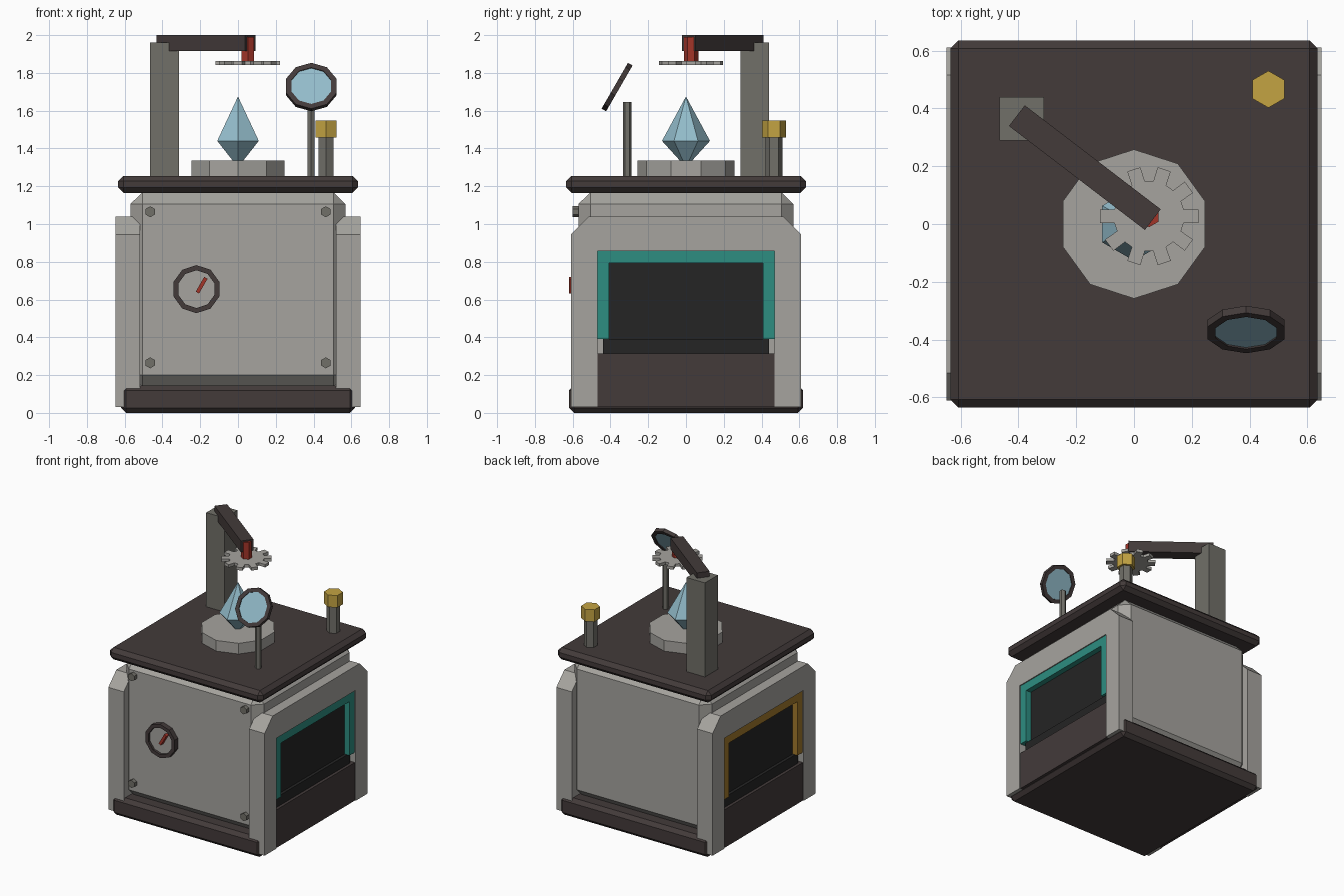
import bpy, bmesh
from math import pi, sin, cos, radians
from mathutils import Matrix

cube = bpy.data.objects.get("Cube")
if cube:
    bpy.data.objects.remove(cube, do_unlink=True)


def colour(name, r, g, b):
    m = bpy.data.materials.new(name)
    m.use_nodes = True
    m.diffuse_color = (r, g, b, 1)
    m.node_tree.nodes["Principled BSDF"].inputs["Base Color"].default_value = (r, g, b, 1)
    return m


GREY = colour("pale_grey", .38, .37, .345)
BROWN = colour("dark_brown", .056, .043, .042)
STEEL = colour("dull_steel", .165, .16, .14)
TEAL = colour("teal", .026, .27, .22)
AMBER = colour("amber", .36, .19, .025)
YELLOW = colour("brass_yellow", .55, .37, .055)
BLUE = colour("ice_blue", .29, .5, .59)
RED = colour("red", .36, .035, .022)
BLACK = colour("charcoal", .018, .018, .018)


def finish(name, bm, mat, matrix=Matrix()):
    bmesh.ops.remove_doubles(bm, verts=bm.verts, dist=1e-5)
    bmesh.ops.recalc_face_normals(bm, faces=bm.faces)
    me = bpy.data.meshes.new(name)
    bm.to_mesh(me)
    bm.free()
    ob = bpy.data.objects.new(name, me)
    ob.matrix_world = matrix
    me.materials.append(mat)
    bpy.context.collection.objects.link(ob)
    return ob


def box(name, mat, lo, hi, bevel=0, matrix=Matrix()):
    bm = bmesh.new()
    bmesh.ops.create_cube(bm, size=1)
    for v in bm.verts:
        v.co = [a + (b - a) * (c + .5) for a, b, c in zip(lo, hi, v.co)]
    if bevel:
        bmesh.ops.bevel(bm, geom=bm.edges[:], offset=bevel, segments=1, affect='EDGES')
    return finish(name, bm, mat, matrix)


def lathe(name, mat, profile, sides, loc, tilt=0, closed=False):
    """Turn (radius, height) points about local z, with one corner towards local y."""
    bm = bmesh.new()
    rings = []
    for i in range(sides):
        a = pi / 2 + 2 * pi * i / sides
        rings.append([bm.verts.new((r * cos(a), r * sin(a), z)) for r, z in profile])
    n = len(profile)
    for i in range(sides):
        p, q = rings[i], rings[(i + 1) % sides]
        for j in range(n if closed else n - 1):
            k = (j + 1) % n
            bm.faces.new((p[j], q[j], q[k], p[k]))
    m = Matrix.Translation(loc) @ Matrix.Rotation(radians(tilt), 4, 'X')
    return finish(name, bm, mat, m)


def rod(name, mat, r, z0, z1, sides, loc, tilt=0):
    return lathe(name, mat, [(0, z0), (r, z0), (r, z1), (0, z1)], sides, loc, tilt)


def ring(name, mat, r0, r1, z0, z1, sides, loc, tilt):
    return lathe(name, mat, [(r0, z0), (r1, z0), (r1, z1), (r0, z1)], sides, loc, tilt, True)


def prism(name, mat, points, d0, d1, place):
    """Extrude a flat outline; place turns (u, v, depth) into x, y, z."""
    bm = bmesh.new()
    a, b = [[bm.verts.new(place(u, v, d)) for u, v in points] for d in (d0, d1)]
    bm.faces.new(a)
    bm.faces.new(b)
    for i in range(len(a)):
        j = (i + 1) % len(a)
        bm.faces.new((a[i], a[j], b[j], b[i]))
    return finish(name, bm, mat)


def arch(steps):
    """Mirror one half of an arch outline across y = 0."""
    return steps + [(-y, z) for y, z in reversed(steps)]


# Cabinet: base, body and lid
box("base", BROWN, (-.62, -.62, 0), (.62, .62, .145), .027)
box("body", GREY, (-.57, -.57, .135), (.57, .57, 1.17), .065)
box("lid", BROWN, (-.635, -.635, 1.165), (.635, .635, 1.255), .028)

# Side frames with recessed screens
half_frame = [(.468, .857), (.468, .03), (.61, .03), (.61, .945), (.515, 1.04)]
half_trim = [(.407, .794), (.407, .39), (.468, .39), (.468, .857)]
for side, s, trim in (("left", 1, TEAL), ("right", -1, AMBER)):
    def place(y, z, d, s=s):
        return (s * d, y, z)

    def plate(name, mat, y, z0, z1, d):
        prism(side + name, mat, [(-y, z0), (y, z0), (y, z1), (-y, z1)], .55, d, place)

    prism(side + "_frame", GREY, arch(half_frame), .52, .648, place)
    prism(side + "_window_trim", trim, arch(half_trim), .55, .64, place)
    plate("_screen", BLACK, .42, .38, .81, .598)
    plate("_sill", BLACK, .44, .3, .39, .62)
    plate("_lower_panel", BROWN, .468, .03, .315, .642)

# Front bolts
for x in (-.465, .465):
    for z in (.265, 1.065):
        rod("bolt", STEEL, .029, 0, .03, 6, (x, -.57, z), 90)

# Front gauge
gauge = (-.22, -.57, .655)
ring("gauge_rim", BROWN, .1, .127, -.01, .038, 10, gauge, 90)
rod("gauge_face", GREY, .105, -.01, .02, 10, gauge, 90)
box("gauge_needle", RED, (-.01, -.02, 0), (.01, .03, .09), 0,
    Matrix.Translation((-.215, -.6, .637)) @ Matrix.Rotation(radians(30), 4, 'Y'))

# Plinth and crystal
rod("plinth", GREY, .258, 1.25, 1.335, 10, (0, 0, 0))
lathe("crystal", BLUE, [(0, 1.3), (.127, 1.44), (0, 1.675)], 6, (0, 0, 0))

# Pillar, arm and toothed wheel
box("pillar", STEEL, (-.465, .288, 1.24), (-.312, .44, 1.96))
box("arm", BROWN, (-.296, -.045, 1.915), (.296, .045, 2), 0,
    Matrix.Translation((-.17, .195, 0)) @ Matrix.Rotation(radians(-37.4), 4, 'Z'))
hub = (.052, .027)
rod("spindle", RED, .038, 1.85, 1.99, 6, (*hub, 0))
teeth = []
for i in range(10):
    for r, off in ((.122, -11), (.172, -8), (.172, 8), (.122, 11)):
        a = radians(36 * i + off)
        teeth.append((hub[0] + r * cos(a), hub[1] + r * sin(a)))
prism("toothed_wheel", GREY, teeth, 1.842, 1.864, lambda x, y, z: (x, y, z))

# Tilted lens on its post
rod("lens_post", STEEL, .022, 1.24, 1.645, 6, (.387, -.311, 0))
lens = (.388, -.365, 1.725)
ring("lens_rim", BROWN, .111, .14, -.014, .014, 10, lens, 60)
rod("lens_glass", BLUE, .115, -.008, .008, 10, lens, 60)

# Hexagonal knob
rod("knob_stem", STEEL, .046, 1.24, 1.46, 6, (.465, .466, 0))
rod("knob_cap", YELLOW, .064, 1.457, 1.547, 6, (.465, .466, 0))
